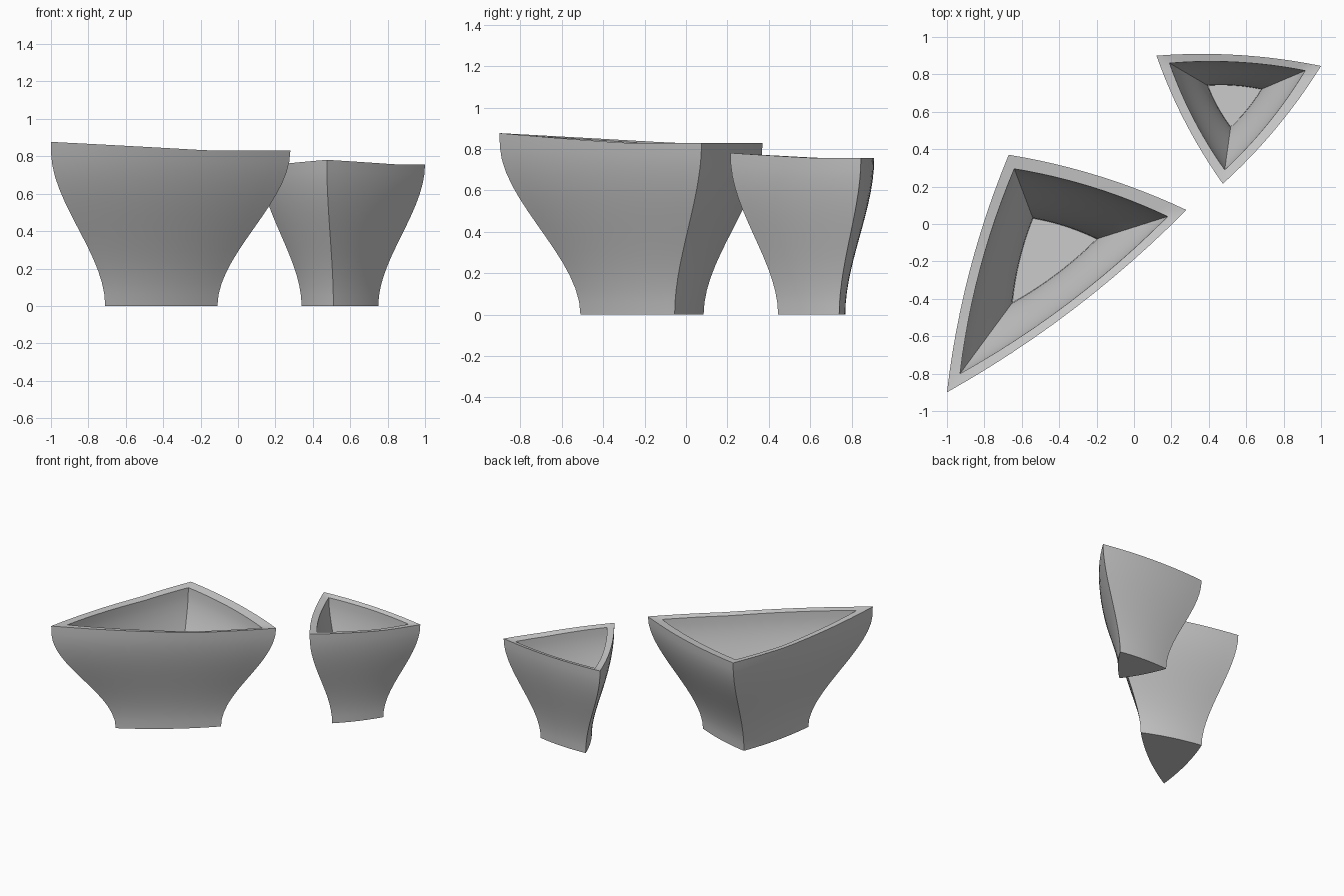
import bpy
import bmesh
from mathutils import Vector

cube = bpy.data.objects.get("Cube")
if cube:
    bpy.data.objects.remove(cube, do_unlink=True)

STEPS = 12    # points along each bowed side
LEVELS = 14   # rings up each wall

grey = bpy.data.materials.new("warm_free_grey")
grey.use_nodes = True
grey.diffuse_color = (0.6, 0.6, 0.6, 1)
grey.node_tree.nodes["Principled BSDF"].inputs["Base Color"].default_value = (0.6, 0.6, 0.6, 1)


def outline(corners, bow):
    """Triangle with gently bowed sides, corners listed counter-clockwise."""
    pts = []
    for i in range(3):
        a, b = Vector(corners[i]), Vector(corners[(i + 1) % 3])
        out = Vector((b.y - a.y, a.x - b.x))
        for k in range(STEPS):
            t = k / STEPS
            pts.append(a.lerp(b, t) + out * bow * 4 * t * (1 - t))
    return pts


def rim_heights(low, rise):
    """Level rim that climbs to a peak at the first corner."""
    count = 3 * STEPS
    return [low + rise * max(0, 1 - min(i, count - i) / (0.65 * STEPS))
            for i in range(count)]


def wall(bottom, top, z0, heights, low):
    """Rings of an S-curved wall, from the bottom outline to the top one."""
    rings = []
    for level in range(LEVELS + 1):
        ring = []
        for p, q, h in zip(bottom, top, heights):
            z = z0 + (h - z0) * level / LEVELS
            u = min(1, (z - z0) / (low - z0))
            xy = p.lerp(q, u * u * (3 - 2 * u))
            ring.append((xy.x, xy.y, z))
        rings.append(ring)
    return rings


def bowl(name, base, top, floor, lip, low, rise, floor_z=0.06, bow=0.035, dip=0.01):
    outer_h = rim_heights(low, rise)
    inner_h = [h - dip for h in outer_h]
    rings = wall(outline(base, bow), outline(top, bow), 0, outer_h, low)
    rings += reversed(wall(outline(floor, bow), outline(lip, bow), floor_z, inner_h, low - dip))

    bm = bmesh.new()
    loops = [[bm.verts.new(co) for co in ring] for ring in rings]
    n = 3 * STEPS
    for lower, upper in zip(loops, loops[1:]):
        for i in range(n):
            j = (i + 1) % n
            bm.faces.new((lower[i], lower[j], upper[j], upper[i]))
    bm.faces.new(loops[0][::-1])   # underside
    bm.faces.new(loops[-1])        # inside floor
    mesh = bpy.data.meshes.new(name)
    bm.to_mesh(mesh)
    bm.free()
    mesh.materials.append(grey)
    obj = bpy.data.objects.new(name, mesh)
    bpy.context.collection.objects.link(obj)
    bpy.ops.object.select_all(action="DESELECT")
    obj.select_set(True)
    bpy.context.view_layer.objects.active = obj
    bpy.ops.object.shade_smooth_by_angle(angle=0.6)


bowl("large_bowl",
     base=[(-0.71, -0.51), (-0.11, -0.055), (-0.565, 0.085)],
     top=[(-1, -0.9), (0.28, 0.075), (-0.67, 0.37)],
     floor=[(-0.65, -0.42), (-0.2, -0.08), (-0.54, 0.03)],
     lip=[(-0.93, -0.8), (0.18, 0.04), (-0.64, 0.295)],
     low=0.83, rise=0.047)

bowl("small_bowl",
     base=[(0.51, 0.445), (0.75, 0.74), (0.34, 0.765)],
     top=[(0.475, 0.215), (1, 0.845), (0.12, 0.9)],
     floor=[(0.517, 0.52), (0.68, 0.72), (0.395, 0.74)],
     lip=[(0.485, 0.29), (0.915, 0.82), (0.19, 0.86)],
     low=0.757, rise=0.024)
